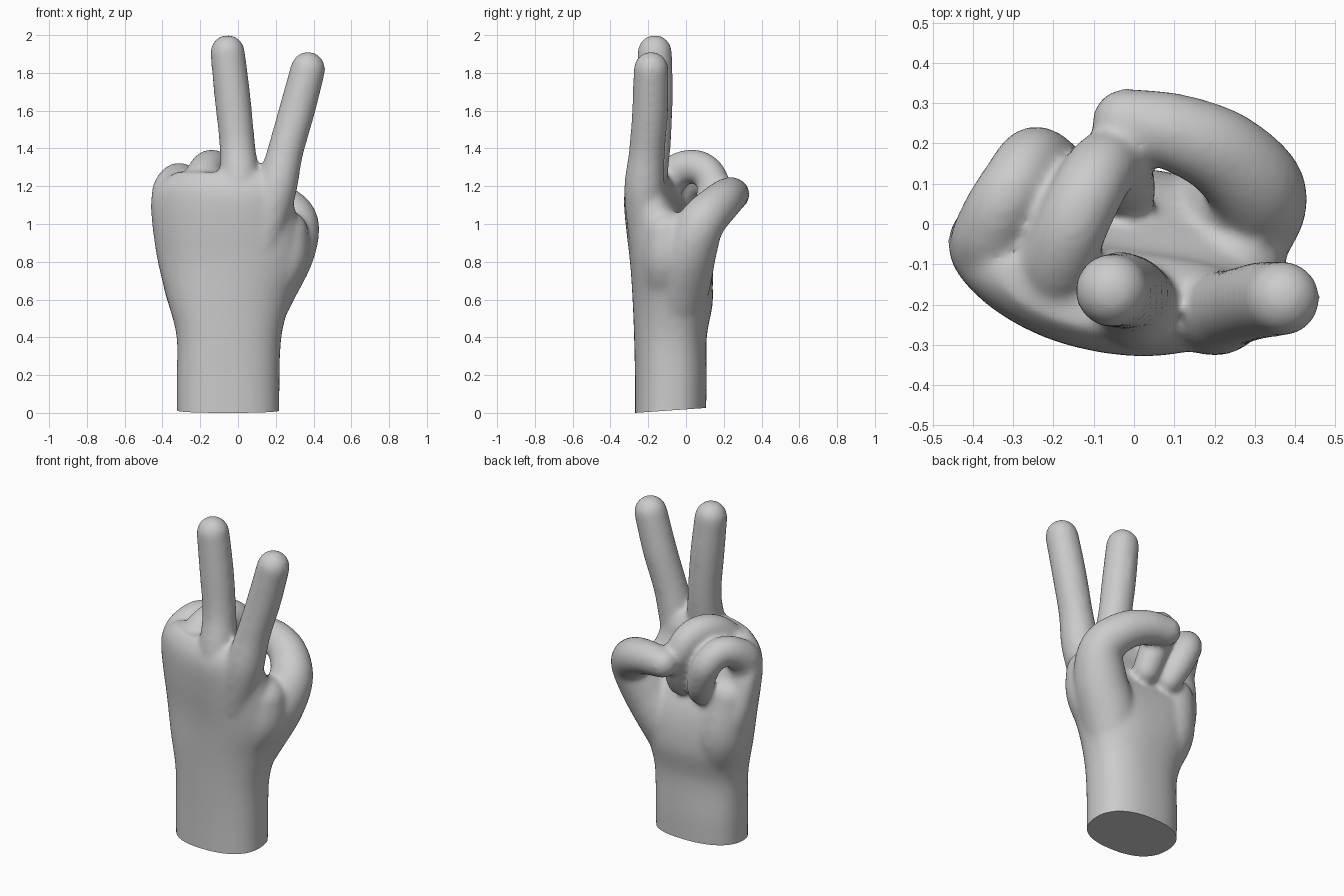
import bpy, bmesh, math
from mathutils import Vector

if "Cube" in bpy.data.objects:
    bpy.data.objects.remove(bpy.data.objects["Cube"])


def spline(rows, steps=6):
    """Catmull-Rom interpolation through rows of numbers."""
    out, n = [], len(rows)
    for i in range(n - 1):
        p = [rows[max(0, min(n - 1, i + k))] for k in (-1, 0, 1, 2)]
        for s in range(steps):
            t = s / steps
            out.append([0.5 * (2*b + (c - a)*t + (2*a - 5*b + 4*c - d)*t*t
                               + (3*b - a - 3*c + d)*t**3) for a, b, c, d in zip(*p)])
    out.append(list(rows[-1]))
    return out


def skin(bm, rings):
    """Join closed rings of points into a capped surface."""
    vs = [[bm.verts.new(p) for p in r] for r in rings]
    n = len(vs[0])
    for a, b in zip(vs, vs[1:]):
        for i in range(n):
            j = (i + 1) % n
            bm.faces.new((a[i], a[j], b[j], b[i]))
    bm.faces.new(vs[0][::-1])
    bm.faces.new(vs[-1])


def finger(bm, rows, n=20):
    """Round tube with a domed tip; rows are x, y, z, radius."""
    pts = spline(rows)
    tip, r = Vector(pts[-1][:3]), pts[-1][3]
    d = (tip - Vector(pts[-2][:3])).normalized()
    for k in range(1, 6):
        a = k * math.pi / 2 / 5.3
        pts.append([*(tip + d * r * math.sin(a)), r * math.cos(a)])
    rings, side = [], None
    for i, p in enumerate(pts):
        t = Vector(pts[min(i + 1, len(pts) - 1)][:3]) - Vector(pts[max(i - 1, 0)][:3])
        t.normalize()
        ref = side or Vector((0.9, 0.3, 0.1))
        side = (ref - t * ref.dot(t)).normalized()
        up = t.cross(side)
        rings.append([Vector(p[:3]) + p[3] * (side * math.cos(2*math.pi*k/n)
                      + up * math.sin(2*math.pi*k/n)) for k in range(n)])
    skin(bm, rings)


def palm(bm, rows, n=40):
    """Loft of rounded sections; rows are z, x min, x max, y min, y max, bow."""
    rings = []
    for z, x0, x1, y0, y1, bow in spline(rows):
        ring = []
        for k in range(n):
            a = 2 * math.pi * k / n
            c, s = math.cos(a), math.sin(a)
            x = (x0 + x1)/2 + (x1 - x0)/2 * math.copysign(abs(c)**0.85, c)
            y = (y0 + y1)/2 + (y1 - y0)/2 * math.copysign(abs(s)**0.85, s)
            ring.append((x, y + bow * ((x - 0.1) / 0.55)**2, z))
        rings.append(ring)
    skin(bm, rings)


bm = bmesh.new()
# wrist and palm
palm(bm, [(-0.15, -0.32, 0.22, -0.27, 0.10, 0), (0.15, -0.325, 0.22, -0.27, 0.11, 0),
          (0.4, -0.325, 0.23, -0.275, 0.11, 0), (0.6, -0.375, 0.28, -0.285, 0.14, 0.03),
          (0.8, -0.425, 0.35, -0.30, 0.11, 0.08), (1.0, -0.455, 0.32, -0.325, 0.01, 0.12),
          (1.13, -0.46, 0.29, -0.335, -0.06, 0.14), (1.21, -0.42, 0.27, -0.32, -0.08, 0.13),
          (1.275, -0.33, 0.20, -0.28, -0.12, 0.12)])
# heel of the palm on the little finger side
finger(bm, [(-0.16, -0.08, 0.42, 0.13), (-0.24, -0.01, 0.68, 0.155), (-0.29, -0.01, 0.93, 0.12)])
# index finger
finger(bm, [(0.13, -0.2, 0.9, 0.10), (0.2, -0.22, 1.17, 0.108), (0.25, -0.207, 1.38, 0.096),
            (0.312, -0.19, 1.6, 0.096), (0.37, -0.185, 1.82, 0.093)])
# middle finger
finger(bm, [(0.0, -0.2, 0.9, 0.10), (0.008, -0.208, 1.2, 0.108), (-0.004, -0.175, 1.42, 0.095),
            (-0.03, -0.165, 1.68, 0.096), (-0.055, -0.165, 1.91, 0.092)])
# ring finger
finger(bm, [(-0.2, -0.16, 0.98, 0.10), (-0.2, -0.13, 1.18, 0.105), (-0.165, -0.03, 1.29, 0.092),
            (-0.115, 0.08, 1.295, 0.09), (-0.07, 0.145, 1.21, 0.088), (-0.035, 0.12, 1.08, 0.084),
            (-0.022, 0.08, 0.98, 0.078)])
# little finger
finger(bm, [(-0.33, -0.08, 0.9, 0.09), (-0.36, -0.06, 1.13, 0.10), (-0.34, 0.02, 1.22, 0.09),
            (-0.295, 0.1, 1.235, 0.085), (-0.25, 0.16, 1.165, 0.083), (-0.2, 0.14, 1.04, 0.078),
            (-0.17, 0.1, 0.96, 0.072)])
# thumb and its ball
finger(bm, [(0.05, -0.09, 0.42, 0.14), (0.15, -0.035, 0.66, 0.16), (0.26, 0.015, 0.86, 0.15),
            (0.302, 0.085, 1.01, 0.125), (0.22, 0.175, 1.105, 0.11), (0.1, 0.228, 1.15, 0.098),
            (-0.02, 0.253, 1.158, 0.085)])
# web between thumb and palm
finger(bm, [(0.1, -0.12, 0.6, 0.12), (0.23, -0.1, 0.8, 0.135), (0.25, -0.1, 0.95, 0.125)])
bmesh.ops.recalc_face_normals(bm, faces=bm.faces)
mesh = bpy.data.meshes.new("hand")
bm.to_mesh(mesh)
bm.free()
hand = bpy.data.objects.new("hand", mesh)
bpy.context.collection.objects.link(hand)

# fuse the parts into one soft skin
rem = hand.modifiers.new("fuse", 'REMESH')
rem.mode, rem.voxel_size = 'VOXEL', 0.014
sm = hand.modifiers.new("soften", 'SMOOTH')
sm.factor, sm.iterations = 0.5, 14
fused = bpy.data.meshes.new_from_object(hand.evaluated_get(bpy.context.evaluated_depsgraph_get()))
hand.modifiers.clear()

# slightly slanted cut at the wrist
bm = bmesh.new()
bm.from_mesh(fused)
cut = bmesh.ops.bisect_plane(bm, geom=bm.verts[:] + bm.edges[:] + bm.faces[:],
                             plane_co=(0, -0.27, 0), plane_no=(0, -0.07, 1), clear_inner=True)
bmesh.ops.contextual_create(bm, geom=[e for e in cut["geom_cut"] if isinstance(e, bmesh.types.BMEdge)])
bmesh.ops.recalc_face_normals(bm, faces=bm.faces)
bm.to_mesh(fused)
bm.free()
hand.data = fused

bpy.context.view_layer.objects.active = hand
hand.select_set(True)
bpy.ops.object.shade_smooth_by_angle(angle=math.radians(50))
